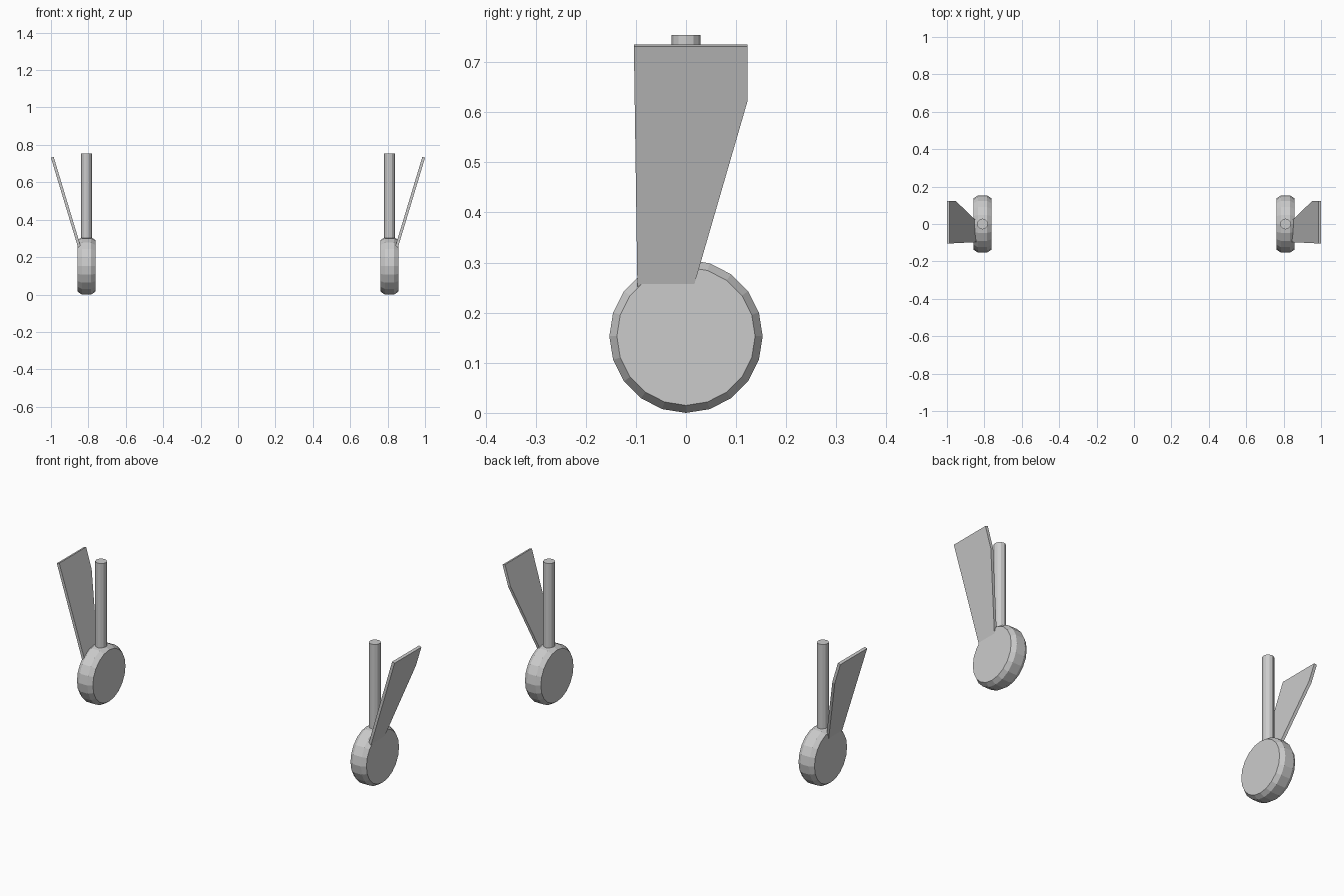
import bpy, bmesh
from math import sin, cos, pi

if "Cube" in bpy.data.objects:
    bpy.data.objects.remove(bpy.data.objects["Cube"])

WX, WZ = 0.81, 0.153      # wheel centre


def make_object(name, verts, faces):
    mesh = bpy.data.meshes.new(name)
    mesh.from_pydata(verts, [], faces)
    bm = bmesh.new()
    bm.from_mesh(mesh)
    bmesh.ops.recalc_face_normals(bm, faces=bm.faces)
    bm.to_mesh(mesh)
    bm.free()
    obj = bpy.data.objects.new(name, mesh)
    bpy.context.collection.objects.link(obj)
    return obj


def loft(name, rings):
    """Skin matching closed rings and cap both ends."""
    n = len(rings[0])
    verts = [v for ring in rings for v in ring]
    faces = [tuple(range(n)), tuple(range(len(verts) - n, len(verts)))]
    for r in range(len(rings) - 1):
        for i in range(n):
            j = (i + 1) % n
            faces.append((r * n + i, r * n + j, (r + 1) * n + j, (r + 1) * n + i))
    return make_object(name, verts, faces)


def circle(n, radius):
    return [(radius * cos(2 * pi * i / n), radius * sin(2 * pi * i / n)) for i in range(n)]


for side, s in (("right", 1), ("left", -1)):
    # Chamfered 20-sided wheel
    profile = [(-0.047, 0.138), (-0.025, 0.153), (0.025, 0.153), (0.047, 0.138)]
    loft(f"wheel_{side}",
         [[(s * (WX + dx), y, WZ + z) for y, z in circle(20, r)] for dx, r in profile])

    # Upright strut, ending inside the wheel
    loft(f"strut_{side}",
         [[(s * (WX + x), y, z) for x, y in circle(12, 0.029)] for z in (WZ, 0.754)])

    # Leaning door plate: outer outline (y, z), sheared outwards with height
    outline = [(-0.104, 0.731), (0.123, 0.731), (0.123, 0.623), (0.006, 0.22), (-0.0965, 0.22)]
    outer = [(s * (1.0 - (0.731 - z) * 0.302), y, z) for y, z in outline]
    inner = [(x - s * 0.0145, y, z + 0.0044) for x, y, z in outer]
    loft(f"door_{side}", [outer, inner])
